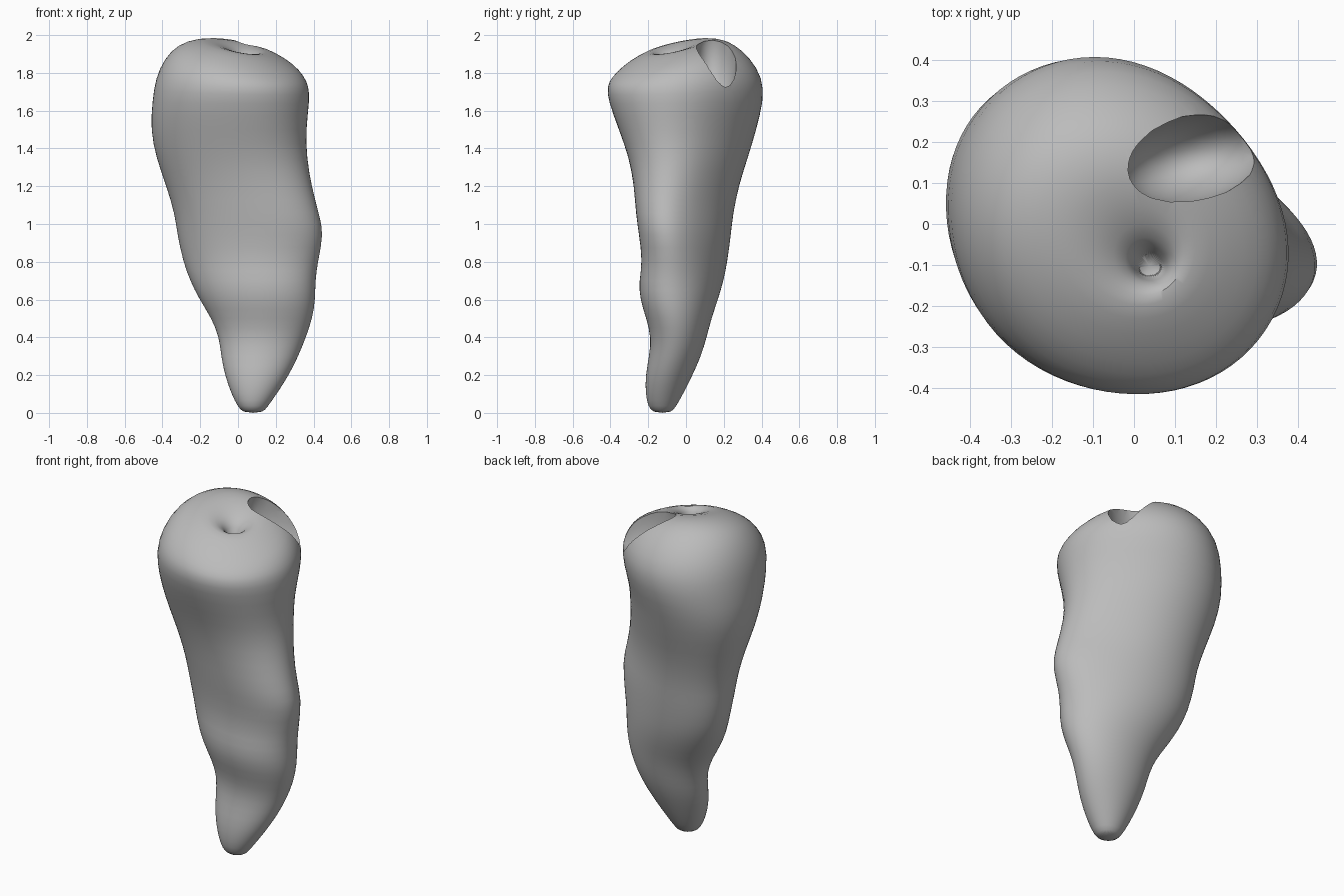
import bpy, bmesh, math
from mathutils import Vector

cube = bpy.data.objects.get("Cube")
if cube:
    bpy.data.objects.remove(cube, do_unlink=True)

SIDES = 40

grey = bpy.data.materials.new("plain grey")
grey.use_nodes = True
colour = (0.5, 0.5, 0.5, 1)
grey.diffuse_color = colour
grey.node_tree.nodes["Principled BSDF"].inputs["Base Color"].default_value = colour

# Cross-sections from tip to crown and down the crown hole: height, x range, y range
SECTIONS = [
    (0, .03, .13, -.17, -.08),
    (.03, 0, .155, -.2, -.055),
    (.1, -.035, .205, -.215, -.015),
    (.2, -.07, .27, -.215, .035),
    (.3, -.09, .32, -.195, .08),
    (.4, -.1, .36, -.185, .11),
    (.5, -.14, .395, -.21, .135),
    (.6, -.205, .41, -.245, .17),
    (.7, -.255, .41, -.25, .2),
    (.8, -.29, .425, -.23, .22),
    (.95, -.32, .46, -.25, .24),
    (1.05, -.33, .435, -.265, .25),
    (1.2, -.375, .395, -.275, .28),
    (1.35, -.43, .37, -.3, .33),
    (1.5, -.46, .365, -.355, .375),
    (1.65, -.45, .385, -.41, .415),
    (1.75, -.435, .38, -.42, .41),
    (1.83, -.39, .35, -.39, .34),
    (1.89, -.325, .31, -.345, .26),
    (1.93, -.24, .23, -.27, .19),
    (1.955, -.14, .14, -.19, .1),
    (1.935, -.04, .1, -.155, -.01),
    (1.9, 0, .08, -.135, -.06),
    (1.83, .01, .07, -.13, -.07),
]


def ramp(value, start, length):
    return min(max((value - start) / length, 0), 1)


def section_ring(bm, section):
    """Skewed ellipse, flatter at the back left; the crown also leans."""
    z, x0, x1, y0, y1 = section
    skew = math.asin(-.34 * math.exp(-((z - 1) / .55) ** 2) - .06 * (z > 1.4))
    lean = ramp(z, 1.7, .2)
    flatten = .018 * ramp(z, .7, .3) * (1 - lean)
    ring = []
    for i in range(SIDES):
        angle = math.tau * i / SIDES
        shift = flatten * math.cos(angle - math.pi / 4) ** 4
        x = (x0 + x1) / 2 + (x1 - x0) / 2 * math.cos(angle) - shift
        y = (y0 + y1) / 2 + (y1 - y0) / 2 * math.sin(angle + skew) - shift
        ring.append(bm.verts.new((x, y, z + lean * (.2 * y - .17 * x))))
    return ring


def make_object(name, bm):
    bmesh.ops.recalc_face_normals(bm, faces=bm.faces[:])
    for face in bm.faces:
        face.smooth = True
    mesh = bpy.data.meshes.new(name)
    bm.to_mesh(mesh)
    bm.free()
    mesh.materials.append(grey)
    obj = bpy.data.objects.new(name, mesh)
    bpy.context.collection.objects.link(obj)
    return obj


def apply_modifier(obj, modifier):
    bpy.context.view_layer.objects.active = obj
    bpy.ops.object.modifier_apply(modifier=modifier.name)


# Tapering root body with a domed crown and a small hole
bm = bmesh.new()
rings = [section_ring(bm, section) for section in SECTIONS]
for low, high in zip(rings, rings[1:]):
    for i in range(SIDES):
        j = (i + 1) % SIDES
        bm.faces.new((low[i], low[j], high[j], high[i]))
bm.faces.new(reversed(rings[0]))
bm.faces.new(rings[-1])
body = make_object("root_body", bm)
subdivision = body.modifiers.new("rounding", "SUBSURF")
subdivision.levels = 1
apply_modifier(body, subdivision)

# Large hollow cut through the back left rim of the crown
bm = bmesh.new()
bmesh.ops.create_icosphere(bm, subdivisions=3, radius=1)
cutter = make_object("side_hollow_cutter", bm)
cutter.location = Vector((.145, .16, 1.88))
cutter.scale = Vector((.18, .105, .23))
cutter.rotation_euler.z = math.radians(14)
cutter.hide_render = True
bpy.context.view_layer.update()
hollow = body.modifiers.new("side_hollow", "BOOLEAN")
hollow.operation = "DIFFERENCE"
hollow.solver = "EXACT"
hollow.object = cutter
apply_modifier(body, hollow)
bpy.data.objects.remove(cutter, do_unlink=True)

# Keep the hollow rim crisp
bpy.ops.object.select_all(action="DESELECT")
body.select_set(True)
bpy.context.view_layer.objects.active = body
bpy.ops.object.shade_smooth_by_angle(angle=math.radians(35))
